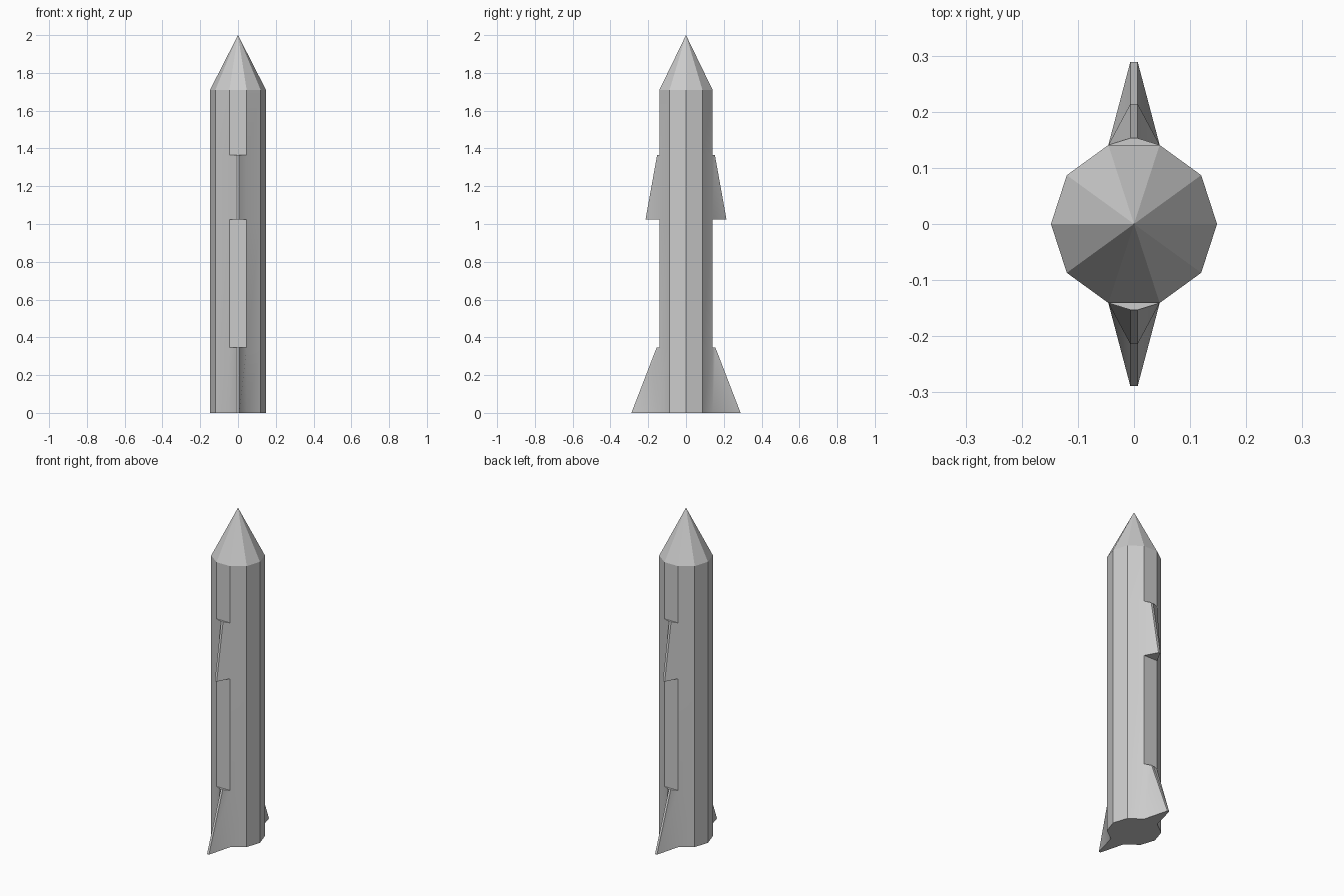
import bpy, bmesh, math

if "Cube" in bpy.data.objects:
    bpy.data.objects.remove(bpy.data.objects["Cube"])

SIDES, RADIUS = 10, 0.148
LEVELS = [0, 0.345, 1.025, 1.365, 1.71]
FIN_HALF = 0.0065
# band index: (bottom tip y, top tip y)
FINS = {0: (0.289, 0.156), 2: (0.214, 0.153)}


def ring(bm, z):
    return [bm.verts.new((RADIUS * math.cos(2 * math.pi * i / SIDES),
                          RADIUS * math.sin(2 * math.pi * i / SIDES), z))
            for i in range(SIDES)]


def finish(bm, name):
    bmesh.ops.recalc_face_normals(bm, faces=bm.faces[:])
    mesh = bpy.data.meshes.new(name)
    bm.to_mesh(mesh)
    bm.free()
    obj = bpy.data.objects.new(name, mesh)
    bpy.context.collection.objects.link(obj)
    bpy.ops.object.select_all(action='DESELECT')
    obj.select_set(True)
    bpy.context.view_layer.objects.active = obj
    bpy.ops.object.shade_smooth_by_angle(angle=math.radians(30))
    return obj


# Body: ten-sided tube with a closed base, front and back panels kept for fins
bm = bmesh.new()
rings = [ring(bm, z) for z in LEVELS]
bm.faces.new(rings[0][::-1])
panels = []
for band in range(len(LEVELS) - 1):
    for i in range(SIDES):
        j = (i + 1) % SIDES
        face = bm.faces.new((rings[band][i], rings[band][j],
                             rings[band + 1][j], rings[band + 1][i]))
        if band in FINS and i in (2, 7):
            panels.append((face, band))

# Fins: pull the panels out to narrow slanted edges
for face, band in panels:
    low, high = FINS[band]
    tip = bmesh.ops.extrude_discrete_faces(bm, faces=[face])["faces"][0]
    for v in tip.verts:
        reach = low if abs(v.co.z - LEVELS[band]) < 0.01 else high
        v.co.x = math.copysign(FIN_HALF, v.co.x)
        v.co.y = math.copysign(reach, v.co.y)
finish(bm, "rocket_body_with_fins")

# Nose cone
bm = bmesh.new()
base = ring(bm, LEVELS[-1])
apex = bm.verts.new((0, 0, 2))
for i in range(SIDES):
    bm.faces.new((base[i], base[(i + 1) % SIDES], apex))
finish(bm, "nose_cone")
